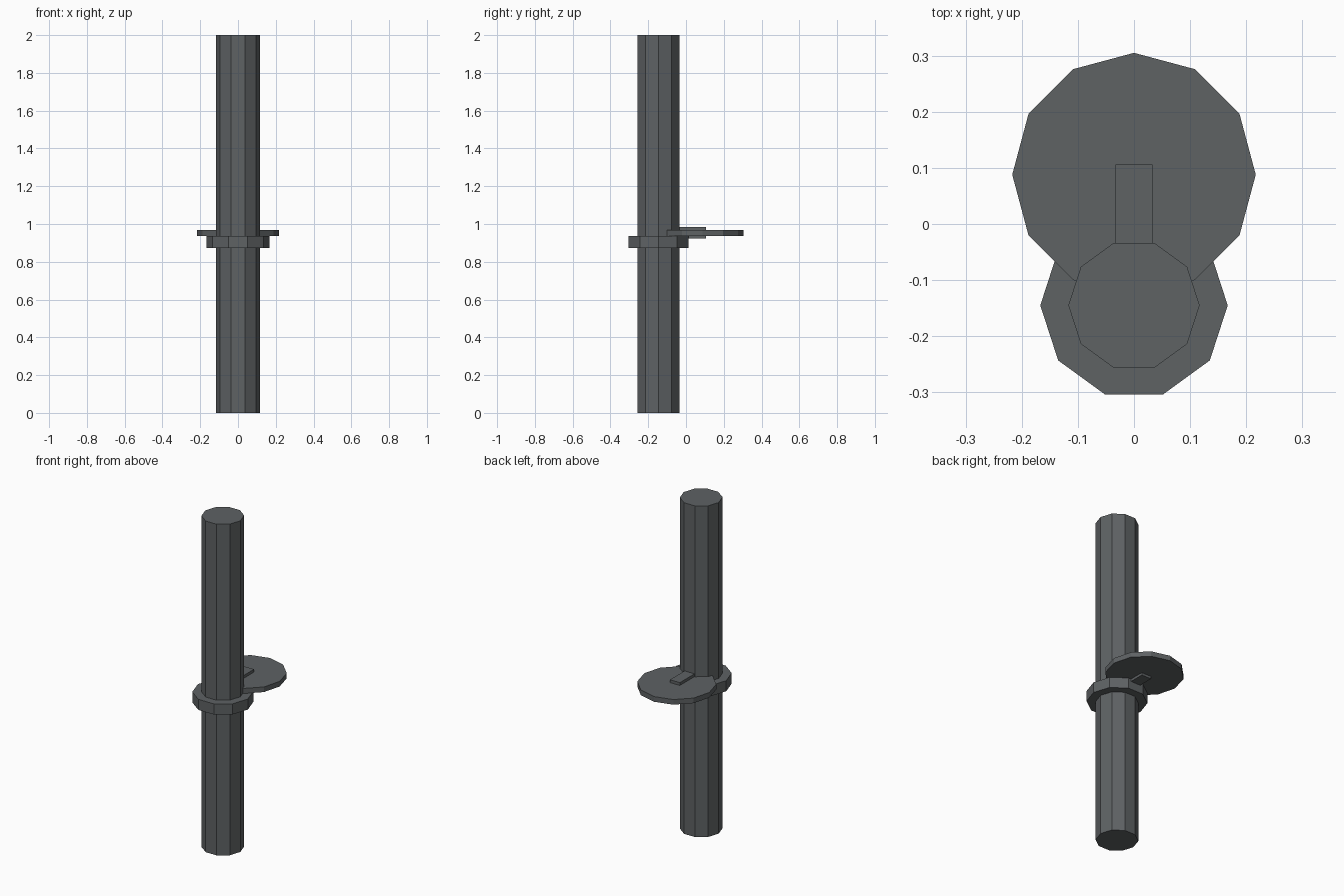
import bpy
import math

if "Cube" in bpy.data.objects:
    bpy.data.objects.remove(bpy.data.objects["Cube"])

metal = bpy.data.materials.new("dark grey metal")
metal.diffuse_color = (0.112, 0.122, 0.127, 1)
metal.use_nodes = True
metal.node_tree.nodes["Principled BSDF"].inputs["Base Color"].default_value = metal.diffuse_color


def finish(obj, name):
    obj.name = name
    obj.data.materials.append(metal)


def prism(name, sides, radius, y, z0, z1):
    # Blender's cylinder puts its first vertex on +y; turn it onto +x
    bpy.ops.mesh.primitive_cylinder_add(
        vertices=sides, radius=radius, depth=z1 - z0,
        location=(0, y, (z0 + z1) / 2), rotation=(0, 0, math.pi / 2))
    finish(bpy.context.object, name)


def box(name, x0, x1, y0, y1, z0, z1):
    bpy.ops.mesh.primitive_cube_add(
        size=1, location=((x0 + x1) / 2, (y0 + y1) / 2, (z0 + z1) / 2))
    bpy.context.object.scale = (x1 - x0, y1 - y0, z1 - z0)
    finish(bpy.context.object, name)


# Upright pole and the collar around it
prism("pole", 10, 0.117, -0.145, 0, 2)
prism("collar", 10, 0.167, -0.145, 0.873, 0.937)

# Round plate resting on the collar, held by a bar from the pole
prism("plate", 12, 0.217, 0.088, 0.937, 0.968)
box("support_bar", -0.033, 0.033, -0.04, 0.106, 0.922, 0.985)
